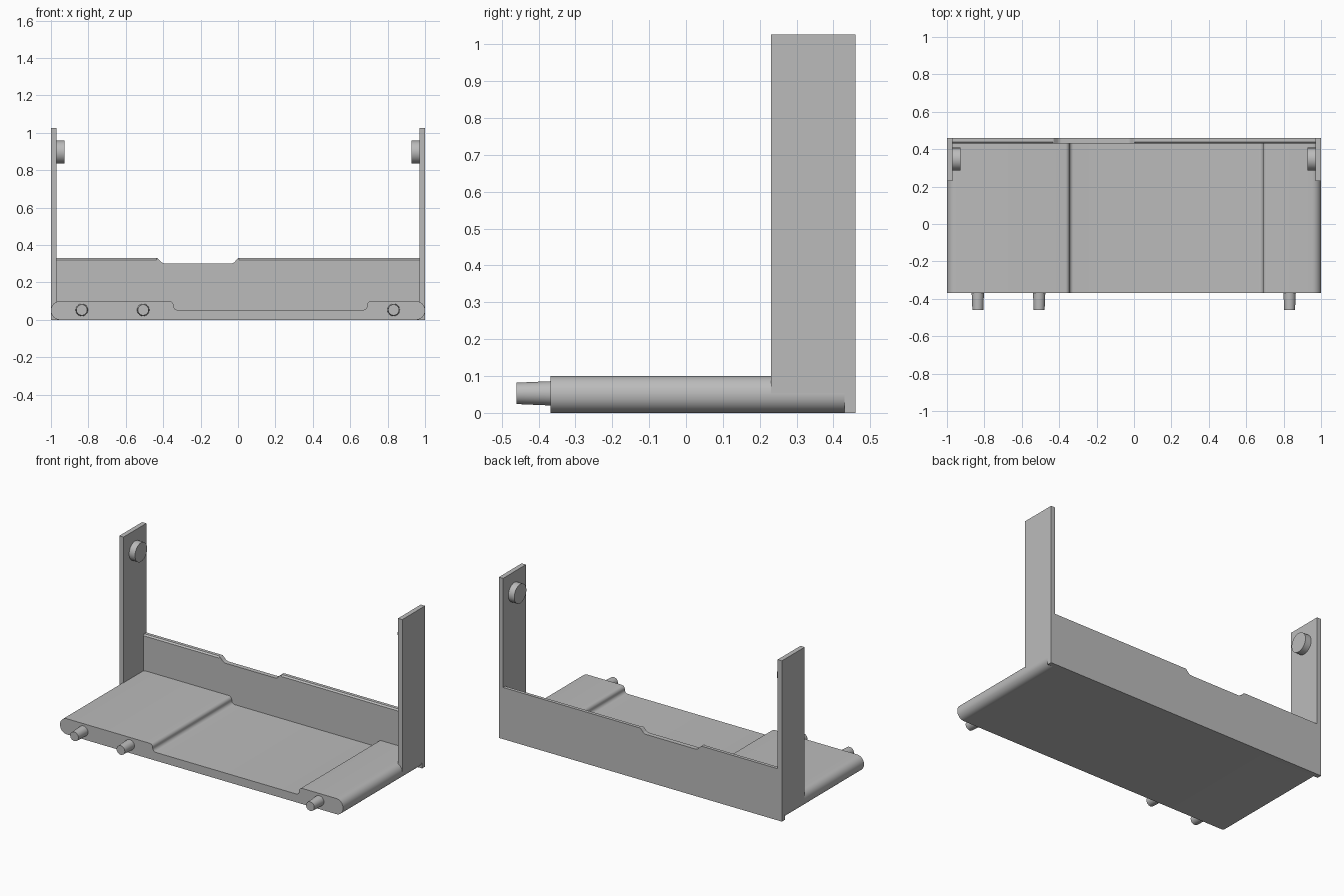
import bpy, bmesh, math
from mathutils import Vector, Matrix

cube = bpy.data.objects.get("Cube")
if cube:
    bpy.data.objects.remove(cube, do_unlink=True)

grey = bpy.data.materials.new("plain grey")
grey.use_nodes = True
colour = (0.5, 0.5, 0.5, 1)
grey.diffuse_color = colour
grey.node_tree.nodes["Principled BSDF"].inputs["Base Color"].default_value = colour


def rounded(corners, steps=8):
    """Turn (u, v, radius) corners into an outline with arc fillets."""
    out = []
    for i, (u, v, r) in enumerate(corners):
        p = Vector((u, v))
        if r == 0:
            out.append(p)
            continue
        a = (Vector(corners[i - 1][:2]) - p).normalized()
        b = (Vector(corners[(i + 1) % len(corners)][:2]) - p).normalized()
        half = a.angle(b) / 2
        centre = p + (a + b).normalized() * (r / math.sin(half))
        start = p + a * (r / math.tan(half)) - centre
        end = p + b * (r / math.tan(half)) - centre
        sweep = start.angle(end)
        for k in range(steps + 1):
            t = k / steps
            out.append(centre + (start * math.sin((1 - t) * sweep)
                                 + end * math.sin(t * sweep)) / math.sin(sweep))
    return out


def finish(bm, name):
    bmesh.ops.recalc_face_normals(bm, faces=bm.faces)
    mesh = bpy.data.meshes.new(name)
    bm.to_mesh(mesh)
    bm.free()
    mesh.materials.append(grey)
    obj = bpy.data.objects.new(name, mesh)
    bpy.context.collection.objects.link(obj)
    bpy.ops.object.select_all(action="DESELECT")
    obj.select_set(True)
    bpy.context.view_layer.objects.active = obj
    bpy.ops.object.shade_smooth_by_angle(angle=math.radians(30))
    return obj


def prism(outline, place, low, high):
    """Extrude an outline between two depths; place maps (u, v, depth) to xyz."""
    bm = bmesh.new()
    face = bm.faces.new([bm.verts.new(place(u, v, low)) for u, v in outline])
    new = bmesh.ops.extrude_face_region(bm, geom=[face])["geom"]
    offset = Vector(place(0, 0, high)) - Vector(place(0, 0, low))
    bmesh.ops.translate(bm, vec=offset,
                        verts=[g for g in new if isinstance(g, bmesh.types.BMVert)])
    return bm


def peg(name, centre, axis, r1, r2, depth):
    bm = bmesh.new()
    turn = Vector((0, 0, 1)).rotation_difference(Vector(axis)).to_matrix().to_4x4()
    bmesh.ops.create_cone(bm, cap_ends=True, segments=40, radius1=r1, radius2=r2,
                          depth=depth, matrix=Matrix.Translation(centre) @ turn)
    return finish(bm, name)


def along_y(u, v, d):
    return (u, d, v)


def along_x(u, v, d):
    return (d, u, v)


# Base slab with rounded ends and a shallow recess
base = rounded([(-1, 0, .048), (1, 0, .048), (1, .1, .048), (.69, .1, .022),
                (.69, .053, .022), (-.345, .053, .022), (-.345, .1, .022), (-1, .1, .048)])
finish(prism(base, along_y, -.368, .43), "base_slab")

# Back plate with a notch in its top edge and a bevelled front lip
plate = rounded([(-.97, 0, 0), (.97, 0, 0), (.97, .33, 0), (0, .33, .012), (-.026, .3, .035),
                 (-.4, .3, .035), (-.43, .33, .012), (-.97, .33, 0)])
bm = prism(plate, along_y, .43, .46)
lip = [e for e in bm.edges if all(v.co.z > .3299 and v.co.y < .431 for v in e.verts)]
bmesh.ops.bevel(bm, geom=lip, offset=.009, segments=1, affect="EDGES")
finish(bm, "back_plate")

# Side arms with a round pivot on the inner face
arm = [(.43, 0), (.46, 0), (.46, 1.027), (.23, 1.027), (.23, .05), (.43, .05)]
for side, s in (("left", 1), ("right", -1)):
    finish(prism(arm, along_x, s * .97, s), side + "_arm")
    peg(side + "_pivot", (s * .949, .347, .897), (-s, 0, 0), .061, .061, .042)

# Slightly tapered pegs on the front edge
for i, x in enumerate((-.835, -.507, .832)):
    peg("front_peg_%d" % (i + 1), (x, -.413, .053), (0, -1, 0), .033, .029, .094)
